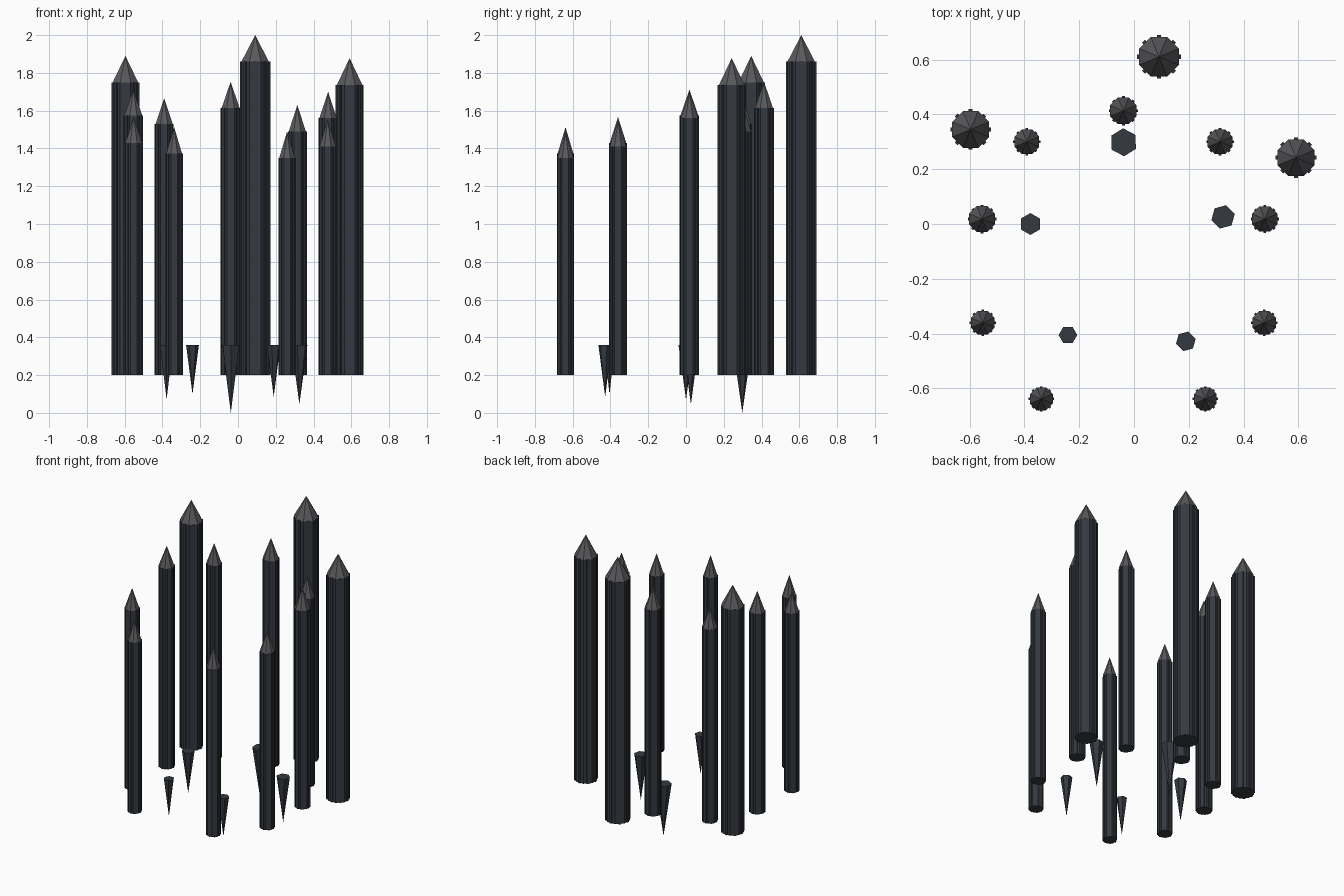
import bpy, bmesh
from math import cos, sin, pi, radians

if "Cube" in bpy.data.objects:
    bpy.data.objects.remove(bpy.data.objects["Cube"])


def material(name, rgb):
    m = bpy.data.materials.new(name)
    m.diffuse_color = (*rgb, 1)
    m.use_nodes = True
    m.node_tree.nodes["Principled BSDF"].inputs["Base Color"].default_value = m.diffuse_color
    return m


STONE = material("dark_stone", (0.035, 0.042, 0.052))
TIP = material("grey_tip", (0.10, 0.10, 0.108))


def finish(name, bm, mat):
    bmesh.ops.recalc_face_normals(bm, faces=bm.faces)
    mesh = bpy.data.meshes.new(name)
    bm.to_mesh(mesh)
    bm.free()
    mesh.materials.append(mat)
    obj = bpy.data.objects.new(name, mesh)
    bpy.context.collection.objects.link(obj)


def solid(bm, lower, upper):
    """Closed solid between two rings, or a ring and a single point."""
    a = [bm.verts.new(p) for p in lower]
    b = [bm.verts.new(p) for p in upper]
    n = max(len(a), len(b))
    for i in range(n):
        j = (i + 1) % n
        if len(b) == 1:
            bm.faces.new((a[i], a[j], b[0]))
        elif len(a) == 1:
            bm.faces.new((a[0], b[j], b[i]))
        else:
            bm.faces.new((a[i], a[j], b[j], b[i]))
    for ring in (a, b):
        if len(ring) > 2:
            bm.faces.new(ring)


def ring(x, y, z, r, sides, turn):
    return [(x + r * cos(turn + 2 * pi * i / sides),
             y + r * sin(turn + 2 * pi * i / sides), z) for i in range(sides)]


def pillar(name, x, y, r, top, tip, base=0.2):
    # octagonal shaft with a slim raised rib along each face
    bm = bmesh.new()
    solid(bm, ring(x, y, base, r * 0.98, 8, pi / 8), ring(x, y, top, r * 0.98, 8, pi / 8))
    for k in range(8):
        c, s = cos(k * pi / 4), sin(k * pi / 4)
        section = [(x + u * c - v * s, y + u * s + v * c)
                   for u, v in ((r * 0.85, -r * 0.1), (r, -r * 0.1),
                                (r, r * 0.1), (r * 0.85, r * 0.1))]
        solid(bm, [(*p, base) for p in section], [(*p, top) for p in section])
    finish(name + "_shaft", bm, STONE)
    # pointed cap
    bm = bmesh.new()
    solid(bm, ring(x, y, top, r * 0.98, 8, pi / 8), [(x, y, tip)])
    finish(name + "_tip", bm, TIP)


def spike(name, x, y, r, tip, turn):
    # hanging six-sided spike
    bm = bmesh.new()
    solid(bm, [(x, y, tip)], ring(x, y, 0.36, r, 6, radians(turn)))
    finish(name, bm, STONE)


# x, y, radius, shaft top, tip height
large = [(0.091, 0.61, 0.08, 1.86, 2.0),
         (-0.596, 0.345, 0.074, 1.75, 1.89),
         (0.591, 0.242, 0.074, 1.737, 1.878)]
small = [(-0.039, 0.413, 0.053, 1.613, 1.753),
         (-0.391, 0.30, 0.05, 1.53, 1.665),
         (0.314, 0.30, 0.05, 1.49, 1.63),
         (-0.554, 0.018, 0.052, 1.575, 1.712),
         (0.477, 0.018, 0.051, 1.56, 1.70),
         (-0.552, -0.36, 0.048, 1.43, 1.567),
         (0.475, -0.36, 0.048, 1.41, 1.55),
         (-0.338, -0.638, 0.046, 1.373, 1.513),
         (0.26, -0.638, 0.046, 1.35, 1.49)]
# x, y, radius, tip height, turn
spikes = [(-0.038, 0.298, 0.051, 0.0, 92),
          (-0.378, 0.0, 0.04, 0.07, 90),
          (0.325, 0.026, 0.044, 0.045, 75),
          (-0.241, -0.405, 0.034, 0.10, 0),
          (0.189, -0.428, 0.037, 0.085, 15)]

for i, p in enumerate(large):
    pillar(f"large_pillar_{i + 1}", *p)
for i, p in enumerate(small):
    pillar(f"small_pillar_{i + 1}", *p)
for i, p in enumerate(spikes):
    spike(f"hanging_spike_{i + 1}", *p)
